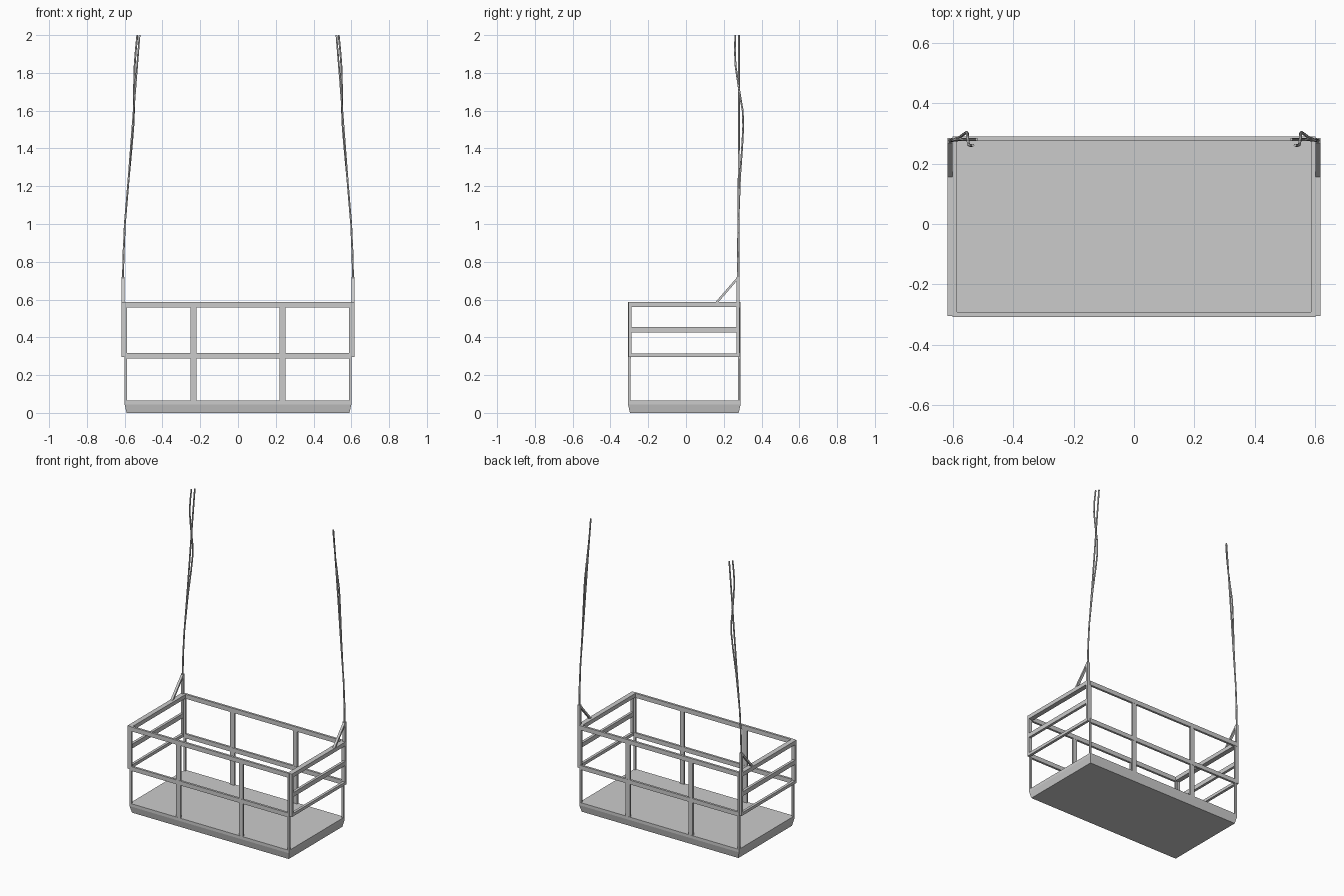
import bpy, bmesh
from mathutils import Vector

if "Cube" in bpy.data.objects:
    bpy.data.objects.remove(bpy.data.objects["Cube"])

X, XO = 0.60, 0.618          # main frame and outer side-frame half widths
Y0, Y1 = -0.307, 0.289       # front and back faces
T = 0.015                    # bar thickness
TOP = 0.587


def mesh_object(name, bm):
    bmesh.ops.recalc_face_normals(bm, faces=bm.faces)
    me = bpy.data.meshes.new(name)
    bm.to_mesh(me)
    bm.free()
    ob = bpy.data.objects.new(name, me)
    bpy.context.collection.objects.link(ob)
    return ob


def box(name, x0, x1, y0, y1, z0, z1):
    bm = bmesh.new()
    bmesh.ops.create_cube(bm, size=1)
    for v in bm.verts:
        v.co = ((x0 + x1) / 2 + v.co.x * (x1 - x0),
                (y0 + y1) / 2 + v.co.y * (y1 - y0),
                (z0 + z1) / 2 + v.co.z * (z1 - z0))
    return mesh_object(name, bm)


def side_box(name, s, x0, x1, *rest):
    return box(name, min(s * x0, s * x1), max(s * x0, s * x1), *rest)


# Floor tray with tapered underside
bm = bmesh.new()
rings = []
for inset, z in ((0.01, 0), (0, 0.045), (0, 0.065)):
    rings.append([bm.verts.new(p) for p in (
        (-X + inset, Y0 + inset, z), (X - inset, Y0 + inset, z),
        (X - inset, Y1 - inset, z), (-X + inset, Y1 - inset, z))])
bm.faces.new(rings[0])
bm.faces.new(rings[-1])
for a, b in zip(rings, rings[1:]):
    for i in range(4):
        j = (i + 1) % 4
        bm.faces.new((a[i], a[j], b[j], b[i]))
mesh_object("floor_tray", bm)

# Front and back railings
for side, y in (("front", Y0), ("back", Y1 - T)):
    box(side + "_top_rail", -X, X, y, y + T, TOP - 0.03, TOP)
    box(side + "_middle_rail", -X, X, y, y + T, 0.288, 0.317)
    for s in (-1, 1):
        side_box(side + "_middle_post", s, 0.22, 0.252, y + 0.001, y + T - 0.001, 0.06, TOP - 0.02)
        side_box(side + "_corner_post", s, X - 0.013, X, y, y + 0.013, 0.06, TOP - 0.005)

# Side frames, hanger brackets and ropes
for s in (-1, 1):
    for label, z0, z1 in (("top", TOP - 0.027, TOP), ("middle", 0.426, 0.456), ("lower", 0.295, 0.315)):
        side_box("side_" + label + "_rail", s, X, XO, Y0 + 0.004, Y1 - 0.006, z0, z1)
    # inner side rail closing the rim
    side_box("side_rim", s, X - T, X, Y0 + T, Y1 - T, TOP - 0.027, TOP)
    side_box("side_front_post", s, X, XO, Y0 + 0.003, Y0 + 0.018, 0.295, TOP)
    side_box("hanger_post", s, X, XO, 0.268, 0.284, 0.295, 0.72)

    # Diagonal brace
    bm = bmesh.new()
    prof = ((0.152, TOP - 0.005), (0.168, TOP - 0.005), (0.272, 0.702), (0.272, 0.72))
    a = [bm.verts.new((s * (X + 0.001), y, z)) for y, z in prof]
    b = [bm.verts.new((s * (XO - 0.001), y, z)) for y, z in prof]
    bm.faces.new(a)
    bm.faces.new(b)
    for i in range(4):
        j = (i + 1) % 4
        bm.faces.new((a[i], a[j], b[j], b[i]))
    mesh_object("hanger_brace", bm)

    # Two rope strands, one straight and one twisting around it
    straight = ((0.609, 0.277, 0.71), (0.607, 0.277, 0.84), (0.599, 0.278, 1.0),
                (0.579, 0.279, 1.25), (0.56, 0.28, 1.5), (0.541, 0.28, 1.75), (0.521, 0.28, 2.0))
    twisted = ((0.609, 0.274, 0.71), (0.606, 0.275, 0.84), (0.599, 0.277, 1.0), (0.578, 0.286, 1.25),
               (0.562, 0.298, 1.42), (0.554, 0.303, 1.52), (0.551, 0.3, 1.6), (0.55, 0.278, 1.73),
               (0.547, 0.262, 1.84), (0.541, 0.259, 1.92), (0.533, 0.261, 2.0))
    for name, pts in (("straight_rope", straight), ("twisted_rope", twisted)):
        cu = bpy.data.curves.new(name, 'CURVE')
        cu.dimensions = '3D'
        cu.bevel_depth = 0.005
        cu.bevel_resolution = 1
        cu.use_fill_caps = True
        sp = cu.splines.new('POLY')
        sp.points.add(len(pts) - 1)
        for p, (x, y, z) in zip(sp.points, pts):
            p.co = (s * x, y, z, 1)
        bpy.context.collection.objects.link(bpy.data.objects.new(name, cu))
